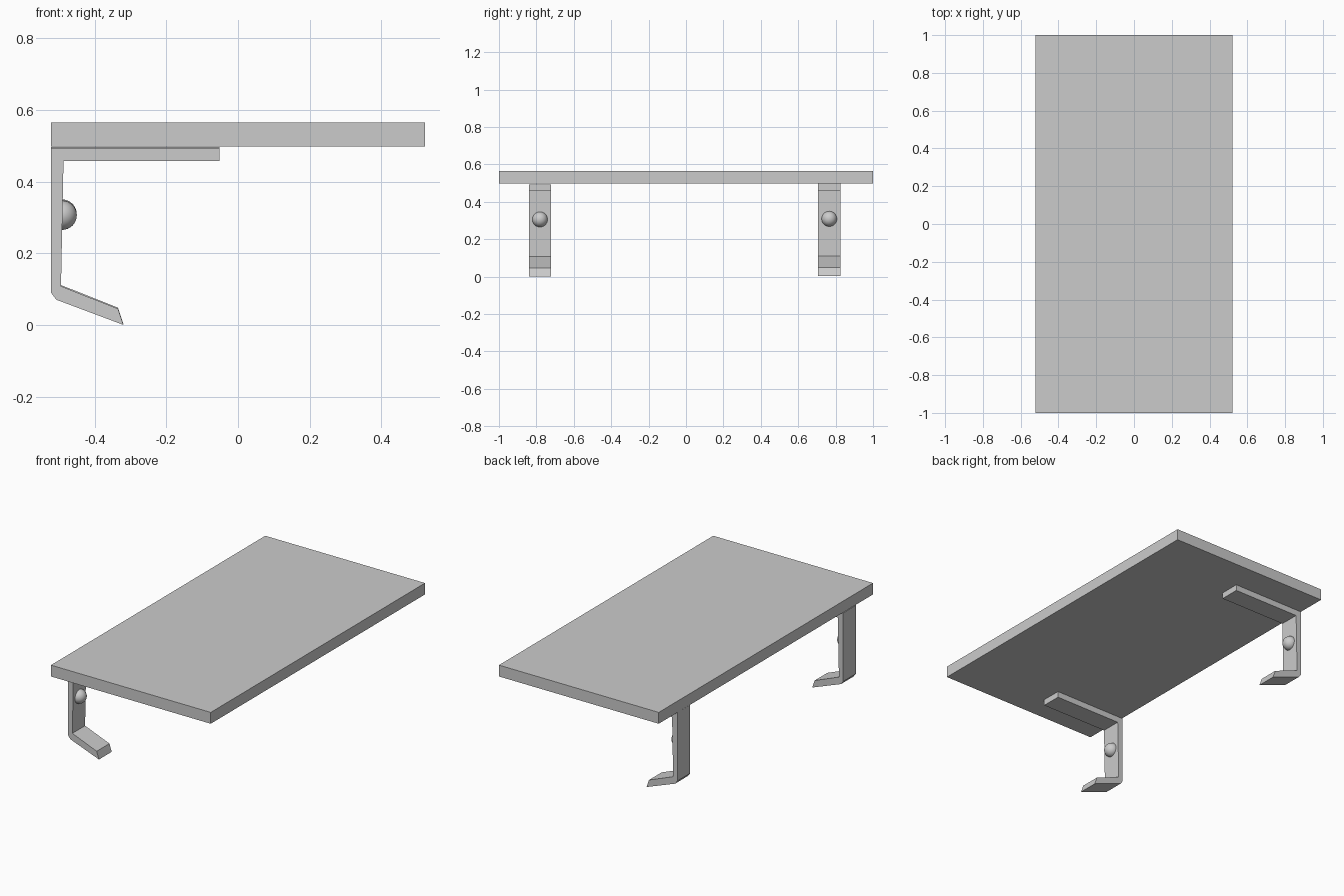
import bpy
import bmesh
import math
from mathutils import Matrix

cube = bpy.data.objects.get("Cube")
if cube:
    bpy.data.objects.remove(cube)

grey = bpy.data.materials.new("light_grey")
grey.use_nodes = True
colour = (0.6, 0.6, 0.6, 1)
grey.diffuse_color = colour
grey.node_tree.nodes["Principled BSDF"].inputs["Base Color"].default_value = colour


def add_object(name, bm, location=(0, 0, 0)):
    bmesh.ops.recalc_face_normals(bm, faces=bm.faces)
    mesh = bpy.data.meshes.new(name)
    bm.to_mesh(mesh)
    bm.free()
    mesh.materials.append(grey)
    obj = bpy.data.objects.new(name, mesh)
    obj.location = location
    bpy.context.collection.objects.link(obj)
    return obj


# Flat board
bm = bmesh.new()
bmesh.ops.create_cube(bm, size=1, matrix=Matrix.Diagonal((1.044, 2, 0.067, 1)))
add_object("shelf_board", bm, (0, 0, 0.531))

# Side profile of the hooked bracket, as (x, z)
profile = [(-0.522, 0.494), (-0.052, 0.494), (-0.052, 0.458), (-0.487, 0.458),
           (-0.494, 0.108), (-0.335, 0.045), (-0.32, 0), (-0.507, 0.07),
           (-0.522, 0.09)]
WIDTH = 0.119


def add_bracket(name, y, lift):
    bm = bmesh.new()
    face = bm.faces.new([bm.verts.new((x, -WIDTH / 2, z)) for x, z in profile])
    swept = bmesh.ops.extrude_face_region(bm, geom=[face], use_keep_orig=True)
    bmesh.ops.translate(bm, vec=(0, WIDTH, 0),
                        verts=[v for v in swept["geom"] if isinstance(v, bmesh.types.BMVert)])
    add_object(name + "_bracket", bm, (0, y, lift))

    # Domed screw head on the inner face of the upright
    bm = bmesh.new()
    bmesh.ops.create_uvsphere(bm, u_segments=32, v_segments=16, radius=0.041,
                              matrix=Matrix.Rotation(math.pi / 2, 4, "Y"))
    bmesh.ops.bisect_plane(bm, geom=bm.verts[:] + bm.edges[:] + bm.faces[:],
                           plane_co=(-0.005, 0, 0), plane_no=(1, 0, 0), clear_inner=True)
    bmesh.ops.holes_fill(bm, edges=[e for e in bm.edges if e.is_boundary])
    for f in bm.faces:
        f.smooth = len(f.verts) < 5
    add_object(name + "_screw_head", bm, (-0.491, y, 0.306 + lift))


add_bracket("front", -0.781, 0)
add_bracket("back", 0.766, 0.003)
